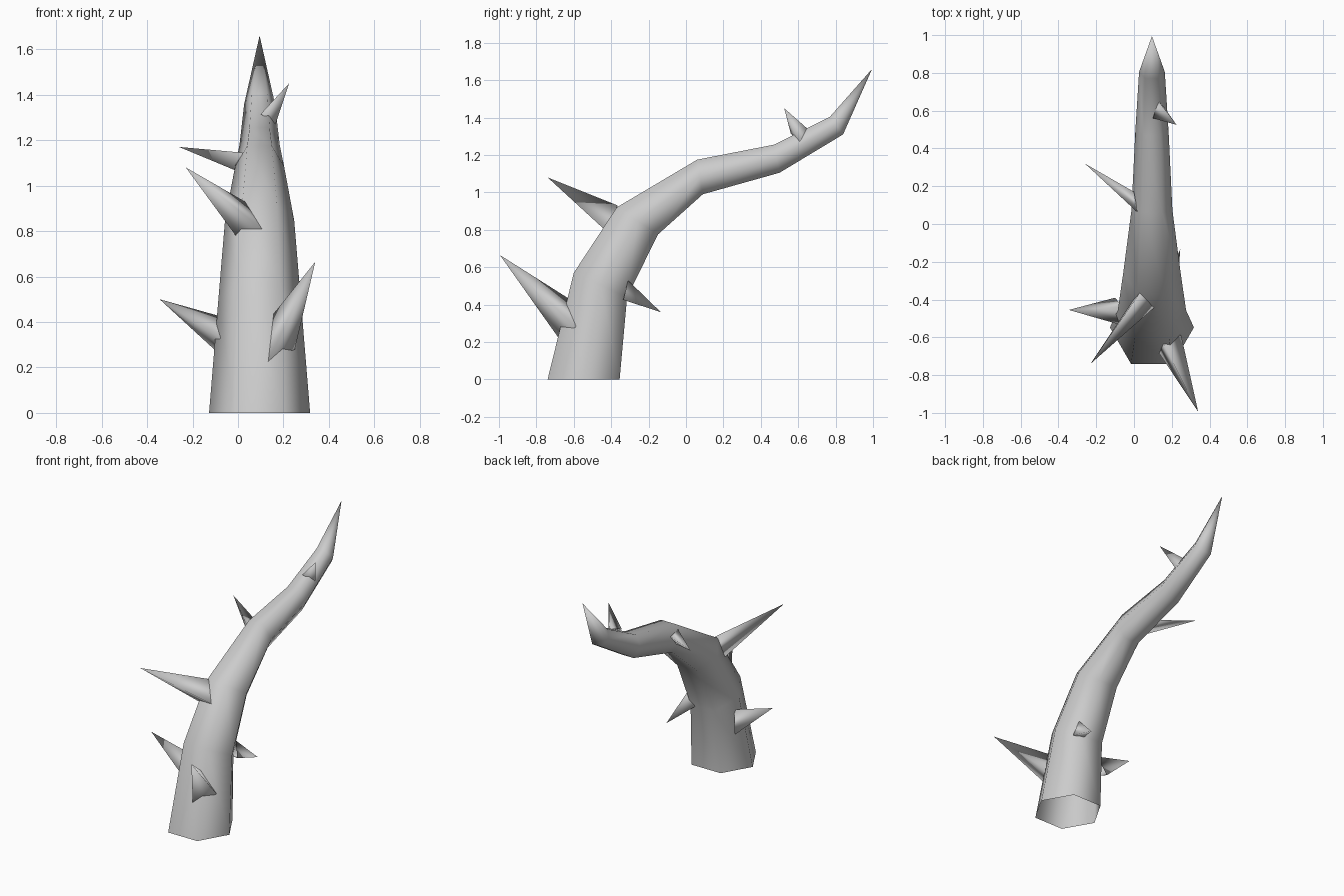
import bpy, bmesh, math
from mathutils import Vector

if "Cube" in bpy.data.objects:
    bpy.data.objects.remove(bpy.data.objects["Cube"])

bark = bpy.data.materials.new("plain grey")
bark.diffuse_color = (0.6, 0.6, 0.6, 1)
bark.use_nodes = True
bark.node_tree.nodes["Principled BSDF"].inputs["Base Color"].default_value = bark.diffuse_color


def make(name, verts, faces):
    mesh = bpy.data.meshes.new(name)
    mesh.from_pydata(verts, [], faces)
    bm = bmesh.new()
    bm.from_mesh(mesh)
    bmesh.ops.recalc_face_normals(bm, faces=bm.faces)
    for f in bm.faces:
        f.smooth = True
    bm.to_mesh(mesh)
    bm.free()
    mesh.materials.append(bark)
    obj = bpy.data.objects.new(name, mesh)
    bpy.context.collection.objects.link(obj)
    return obj


# Stem: hexagonal rings along a curve, given by outer and inner (y, z) edge, open at the base
X = 0.095
SIDES = 6
profile = [
    ((-0.74, 0.0), (-0.355, 0.0)),
    ((-0.60, 0.57), (-0.315, 0.44)),
    ((-0.37, 0.92), (-0.15, 0.775)),
    ((0.06, 1.175), (0.09, 0.99)),
    ((0.47, 1.255), (0.50, 1.105)),
    ((0.77, 1.405), (0.84, 1.31)),
]
verts, faces = [], []
for outer, inner in profile:
    a, b = Vector((X, *outer)), Vector((X, *inner))
    mid, half = (a + b) / 2, (a - b) / 2
    r = half.length / math.cos(math.pi / 6)
    for k in range(SIDES):
        t = k * math.tau / SIDES
        verts.append(mid + Vector((r * math.cos(t), 0, 0))
                     + half.normalized() * r * math.sin(t))
for i in range(len(profile) - 1):
    for k in range(SIDES):
        j = (k + 1) % SIDES
        faces.append((i * SIDES + k, i * SIDES + j,
                      (i + 1) * SIDES + j, (i + 1) * SIDES + k))
# pointed end
verts.append(Vector((X, 0.995, 1.66)))
last = (len(profile) - 1) * SIDES
for k in range(SIDES):
    faces.append((last + k, last + (k + 1) % SIDES, len(verts) - 1))
make("stem", verts, faces)

# Thorns: three-sided spikes, tip first, then the base corners sunk in the stem
thorns = {
    "thorn_low_right": ((0.34, -0.995, 0.665), (0.13, -0.68, 0.22),
                        (0.12, -0.56, 0.39), (0.25, -0.59, 0.28)),
    "thorn_low_left": ((-0.345, -0.455, 0.50), (-0.10, -0.39, 0.275),
                       (-0.06, -0.44, 0.42), (-0.05, -0.54, 0.31)),
    "thorn_middle_front": ((-0.23, -0.74, 1.08), (-0.01, -0.41, 0.78),
                           (0.11, -0.44, 0.805), (0.03, -0.365, 0.93)),
    "thorn_low_back": ((0.245, -0.135, 0.36), (0.20, -0.31, 0.53),
                       (0.14, -0.34, 0.44), (0.23, -0.335, 0.425)),
    "thorn_middle_left": ((-0.26, 0.32, 1.17), (0.02, 0.06, 1.145),
                          (0.0, 0.17, 1.14), (0.005, 0.10, 1.06)),
    "thorn_high_right": ((0.225, 0.525, 1.45), (0.10, 0.56, 1.315),
                         (0.165, 0.61, 1.27), (0.13, 0.65, 1.34)),
}
for name, points in thorns.items():
    make(name, points, [(0, 1, 2), (0, 2, 3), (0, 3, 1)])
